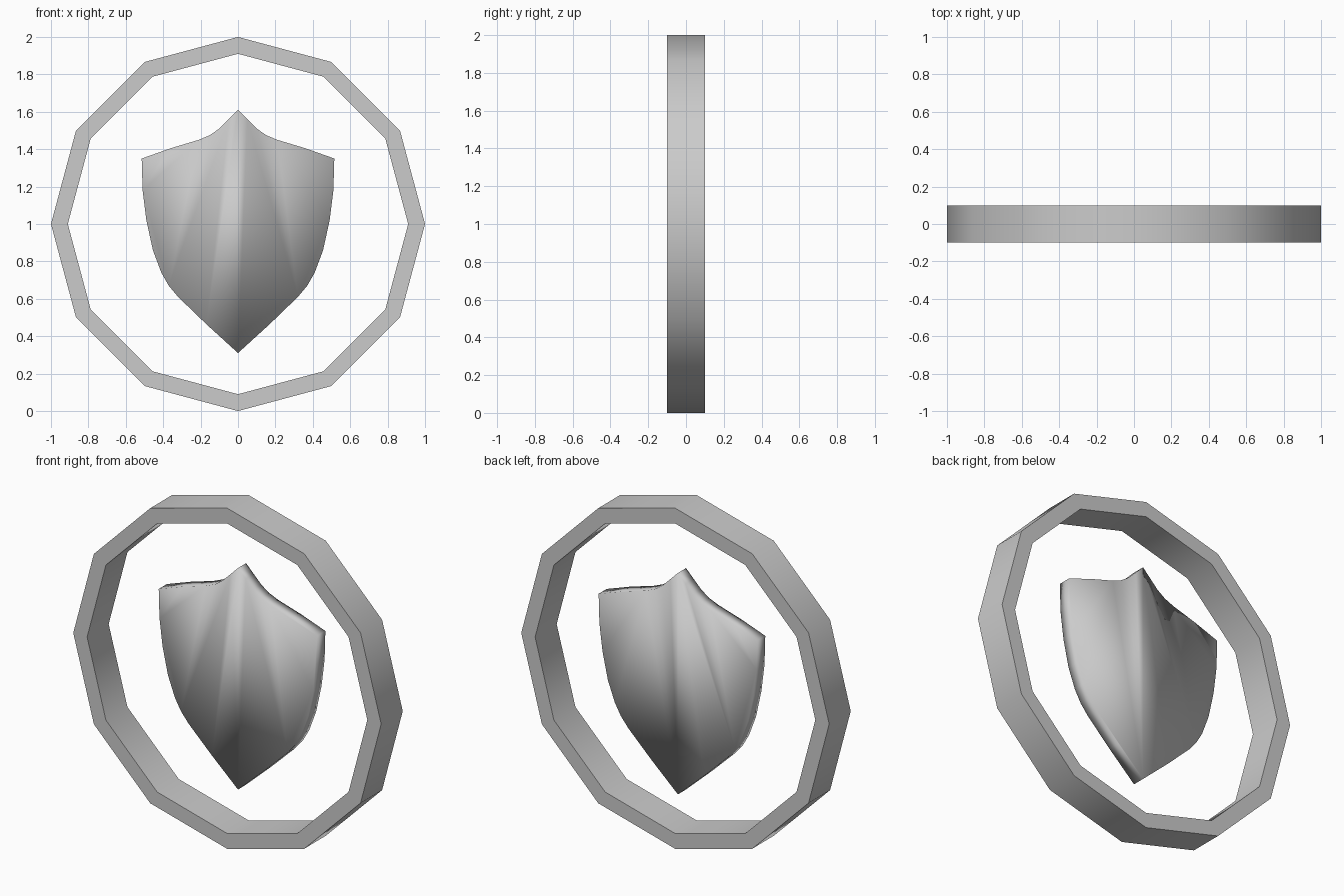
import bpy, bmesh, math

if "Cube" in bpy.data.objects:
    bpy.data.objects.remove(bpy.data.objects["Cube"])


def plate(name, loops, y0, y1):
    """Extrude an x-z outline along y; a second loop becomes the hole."""
    bm = bmesh.new()
    rings = [[[bm.verts.new((x, y, z)) for x, z in loop] for y in (y0, y1)] for loop in loops]
    n = len(loops[0])
    for front, back in rings:
        for i in range(n):
            j = (i + 1) % n
            bm.faces.new((front[i], front[j], back[j], back[i]))
    for side in (0, 1):
        if len(rings) == 2:
            a, b = rings[0][side], rings[1][side]
            for i in range(n):
                j = (i + 1) % n
                bm.faces.new((a[i], a[j], b[j], b[i]))
        else:
            # two halves meeting on the centre line
            a, h = rings[0][side], n // 2
            bm.faces.new(a[:h + 1])
            bm.faces.new(a[h:] + a[:1])
    bmesh.ops.recalc_face_normals(bm, faces=bm.faces)
    mesh = bpy.data.meshes.new(name)
    bm.to_mesh(mesh)
    bm.free()
    ob = bpy.data.objects.new(name, mesh)
    bpy.context.collection.objects.link(ob)
    return ob


def circle(r, n=12):
    return [(r * math.cos(2 * math.pi * i / n), 1 + r * math.sin(2 * math.pi * i / n))
            for i in range(n)]


# Twelve-sided outer ring
ring = plate("ring", [circle(1.0), circle(0.91)], -0.1, 0.1)
bpy.context.view_layer.objects.active = ring
ring.select_set(True)
bpy.ops.object.shade_smooth_by_angle(angle=math.radians(35))

# Flat shield, softly shaded over its rim
half = [(0, 1.61), (0.05, 1.56), (0.1, 1.51), (0.15, 1.475), (0.21, 1.45), (0.36, 1.405),
        (0.515, 1.35), (0.51, 1.18), (0.49, 1.02), (0.455, 0.86), (0.41, 0.74),
        (0.37, 0.67), (0.32, 0.61), (0.17, 0.465), (0, 0.31)]
outline = half + [(-x, z) for x, z in half[-2:0:-1]]
shield = plate("shield", [outline], 0.0, 0.075)
shield.data.shade_smooth()
